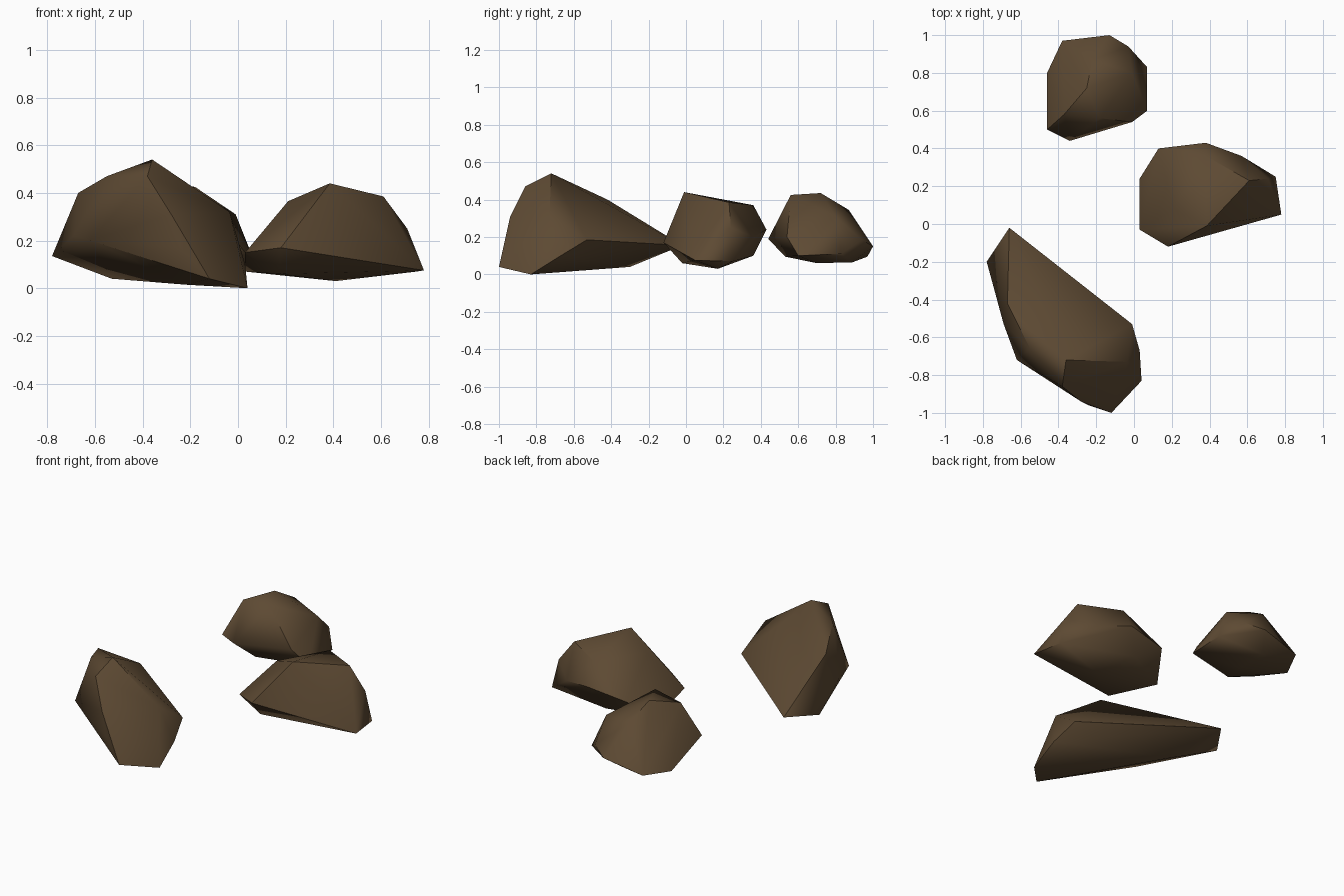
import bpy, bmesh, math

brown = bpy.data.materials.new("earth brown")
brown.diffuse_color = (0.11, 0.068, 0.033, 1)


def rock(name, corners):
    """Wrap a convex, softly shaded stone around a few corner points."""
    bm = bmesh.new()
    for c in corners:
        bm.verts.new(c)
    bmesh.ops.convex_hull(bm, input=bm.verts[:])
    loose = [v for v in bm.verts if not v.link_faces]
    bmesh.ops.delete(bm, geom=loose, context='VERTS')
    bmesh.ops.recalc_face_normals(bm, faces=bm.faces[:])
    mesh = bpy.data.meshes.new(name)
    bm.to_mesh(mesh)
    bm.free()
    mesh.materials.append(brown)
    obj = bpy.data.objects.new(name, mesh)
    bpy.context.collection.objects.link(obj)
    bpy.ops.object.select_all(action='DESELECT')
    obj.select_set(True)
    bpy.context.view_layer.objects.active = obj
    bpy.ops.object.shade_smooth_by_angle(angle=math.radians(50))


# large wedge-shaped stone at the front left
rock("large_rock", [
    (-.36, -.72, .54), (-.38, -.86, .47), (-.55, -.66, .47), (-.67, -.42, .40),   # crest
    (-.66, -.02, .155), (-.78, -.20, .135), (-.69, -.53, .22), (-.62, -.72, .20),  # left rim
    (-.28, -.94, .31), (-.24, -.96, .17), (-.12, -1.0, .04),                      # front rim
    (.04, -.83, 0), (.03, -.67, .10), (-.01, -.53, .185), (-.035, -.73, .32),     # right rim
    (-.53, -.30, .04), (-.22, -.75, .015)])                                       # underside

# medium stone at the right
rock("medium_rock", [
    (.385, -.01, .44), (.61, .23, .385), (.38, .36, .37), (.21, .08, .365),       # crest
    (.71, .24, .25), (.75, .25, .07), (.78, .05, .075), (.57, .36, .20),          # right rim
    (.38, .43, .24), (.13, .40, .20), (.03, .24, .07),                            # back rim
    (.03, -.03, .15), (.18, -.12, .17),                                           # front rim
    (.41, .17, .03), (.17, -.02, .06), (.30, .36, .10)])                          # underside

# small stone at the back
rock("small_rock", [
    (-.18, .56, .425), (-.25, .72, .435), (-.37, .58, .40), (-.22, .87, .345),    # crest
    (-.01, .80, .31), (-.01, .54, .20), (.07, .60, .10), (.07, .83, .11),         # right rim
    (-.03, .94, .185), (-.13, 1.0, .15), (-.38, .97, .095),                       # back rim
    (-.46, .80, .08), (-.46, .50, .19), (-.34, .44, .19),                         # left rim
    (-.25, .53, .095), (-.2, .70, .06), (-.2, .89, .065)])                        # underside
